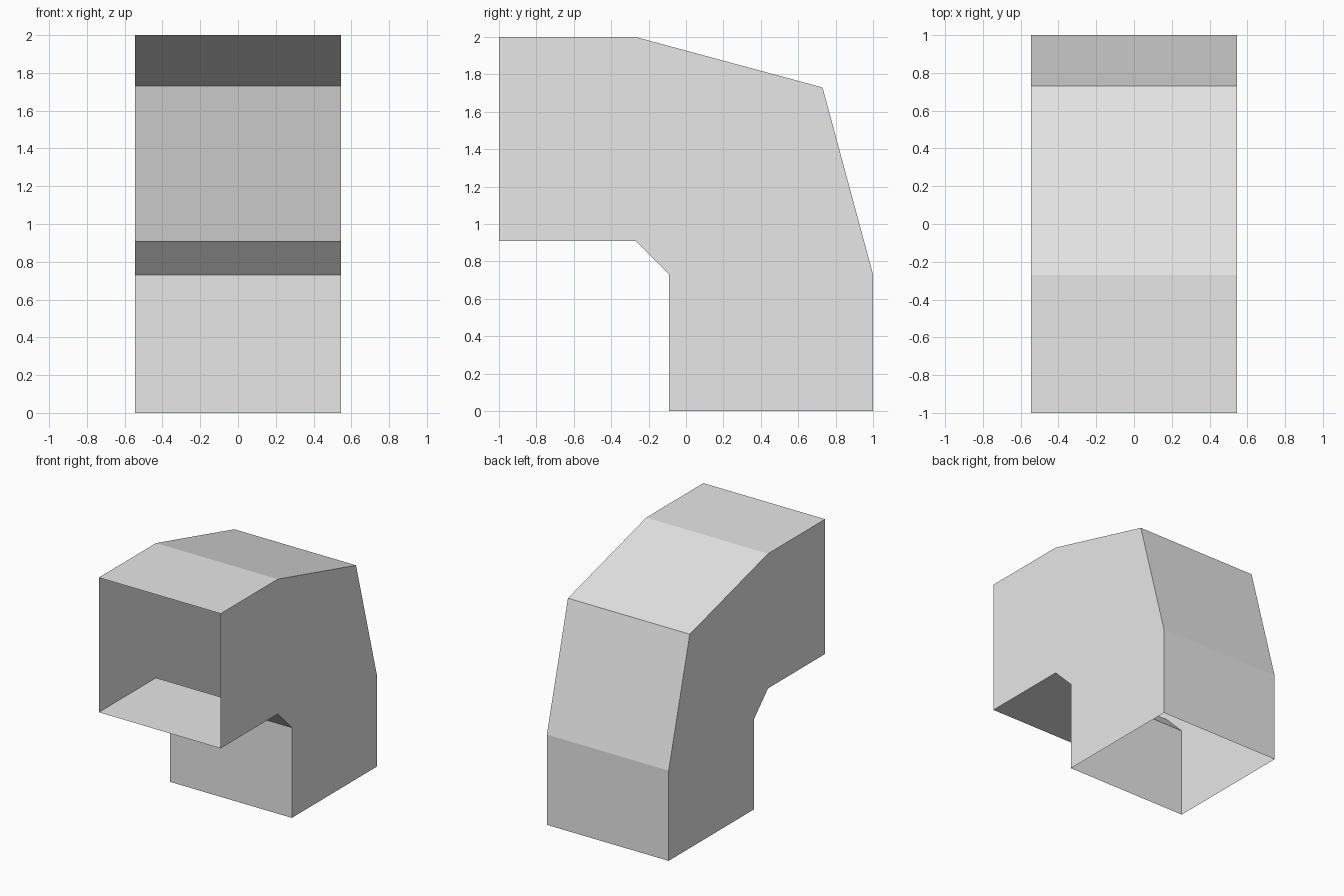
import bpy
import bmesh

cube = bpy.data.objects.get("Cube")
if cube:
    bpy.data.objects.remove(cube, do_unlink=True)

HALF_WIDTH = 0.545

# Bend profile (y, z): outer wall from front mouth to bottom mouth, then inner wall back
outer_wall = [(-1, 2), (-0.27, 2), (0.73, 1.73), (1, 0.73), (1, 0)]
inner_wall = [(-0.09, 0), (-0.09, 0.73), (-0.27, 0.91), (-1, 0.91)]

grey = bpy.data.materials.new("light grey")
grey.use_nodes = True
grey.diffuse_color = (0.8, 0.8, 0.8, 1)
grey.node_tree.nodes["Principled BSDF"].inputs["Base Color"].default_value = (0.8, 0.8, 0.8, 1)

bm = bmesh.new()


def side_points(x, points):
    return [bm.verts.new((x, y, z)) for y, z in points]


def wall_strip(left, right):
    for i in range(len(left) - 1):
        bm.faces.new((left[i], left[i + 1], right[i + 1], right[i]))


# Thin sheet shell, open at the front and bottom mouths
outer_l, outer_r = (side_points(x, outer_wall) for x in (HALF_WIDTH, -HALF_WIDTH))
inner_l, inner_r = (side_points(x, inner_wall) for x in (HALF_WIDTH, -HALF_WIDTH))
wall_strip(outer_l, outer_r)
wall_strip(inner_l, inner_r)

# Flat side cheeks
bm.faces.new(outer_l + inner_l)
bm.faces.new(outer_r + inner_r)

# Turn every face outward, using the side cheeks and the wall directions
bm.normal_update()
for face in bm.faces:
    n, c = face.normal, face.calc_center_median()
    if abs(n.x) > 0.5:
        outward = n.x * c.x > 0
    elif all(v in outer_l + outer_r for v in face.verts):
        outward = n.y + n.z > 0
    else:
        outward = n.y + n.z < 0
    if not outward:
        face.normal_flip()

mesh = bpy.data.meshes.new("duct_elbow")
bm.to_mesh(mesh)
bm.free()
mesh.materials.append(grey)
duct = bpy.data.objects.new("duct_elbow", mesh)
bpy.context.collection.objects.link(duct)
